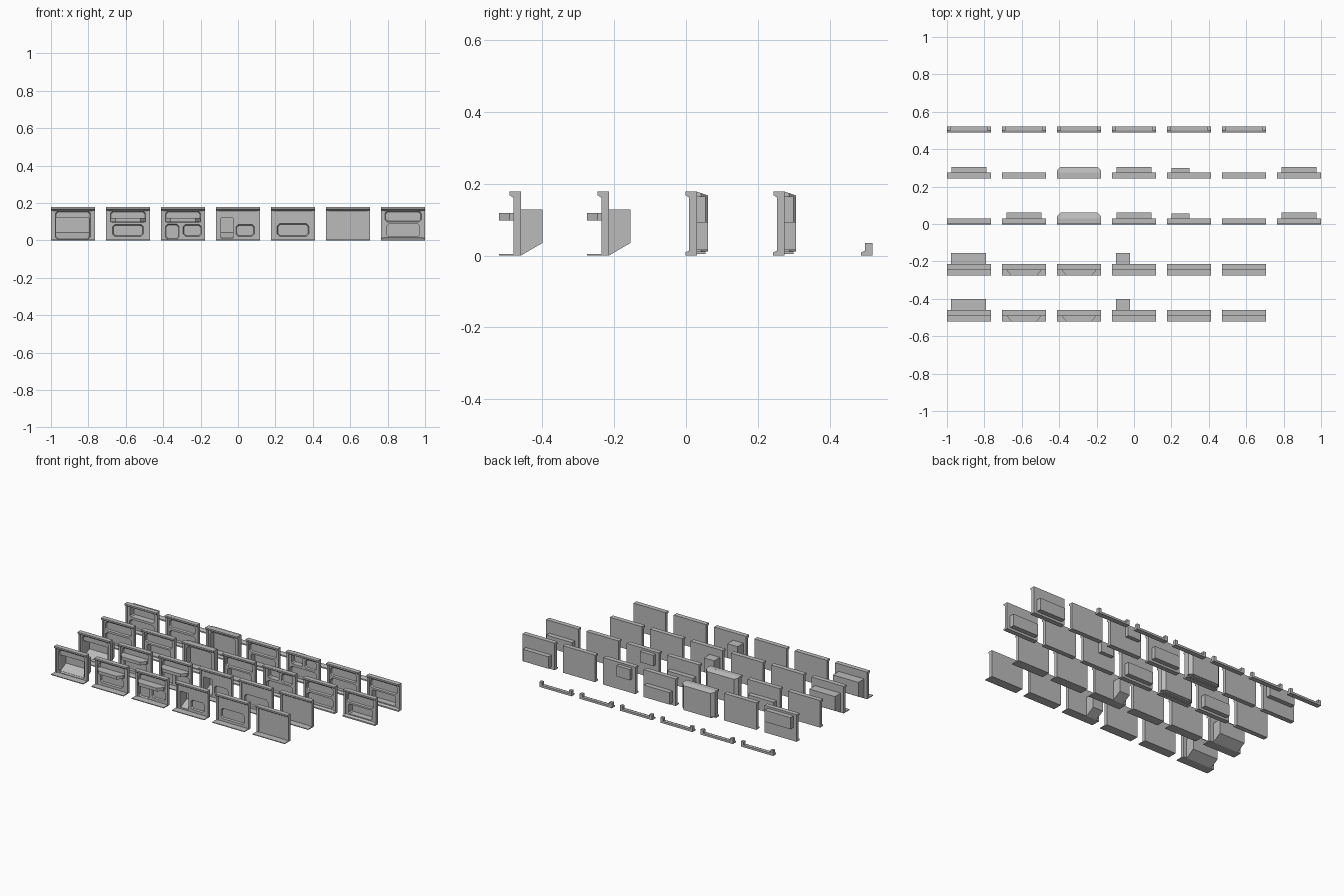
import bpy, bmesh
from mathutils import Vector

if "Cube" in bpy.data.objects:
    bpy.data.objects.remove(bpy.data.objects["Cube"])

grey = bpy.data.materials.new("wall_grey")
grey.diffuse_color = (0.5, 0.5, 0.5, 1)
grey.use_nodes = True
grey.node_tree.nodes["Principled BSDF"].inputs["Base Color"].default_value = grey.diffuse_color

W = 0.1175          # half width of a panel
PITCH = 0.2942
ROWS = [-0.46, -0.215, 0.03, 0.275, 0.52]   # rear face of each row


def prism(name, pts, axis, a, b, origin, inset=0.0):
    """Extrude a 2D outline along an axis from a to b, shrinking by inset."""
    def place(p, d):
        u, v = p
        return Vector({'x': (d, u, v), 'y': (u, d, v), 'z': (u, v, d)}[axis]) + origin
    us, vs = [p[0] for p in pts], [p[1] for p in pts]
    cu, cv = (min(us) + max(us)) / 2, (min(vs) + max(vs)) / 2
    su = 1 - 2 * inset / (max(us) - min(us))
    sv = 1 - 2 * inset / (max(vs) - min(vs))
    bm = bmesh.new()
    lo = [bm.verts.new(place(p, a)) for p in pts]
    hi = [bm.verts.new(place((cu + (p[0] - cu) * su, cv + (p[1] - cv) * sv), b)) for p in pts]
    bm.faces.new(lo)
    bm.faces.new(hi)
    n = len(pts)
    for i in range(n):
        bm.faces.new((lo[i], lo[(i + 1) % n], hi[(i + 1) % n], hi[i]))
    bmesh.ops.recalc_face_normals(bm, faces=bm.faces)
    me = bpy.data.meshes.new(name)
    bm.to_mesh(me)
    bm.free()
    me.materials.append(grey)
    ob = bpy.data.objects.new(name, me)
    bpy.context.collection.objects.link(ob)
    return ob


def rect(x0, x1, z0, z1):
    return [(x0, z0), (x1, z0), (x1, z1), (x0, z1)]


def octagon(x0, x1, z0, z1, c=0.012):
    return [(x0 + c, z0), (x1 - c, z0), (x1, z0 + c), (x1, z1 - c),
            (x1 - c, z1), (x0 + c, z1), (x0, z1 - c), (x0, z0 + c)]


def cut(targets, cutter):
    cutter.hide_render = True
    for t in targets:
        m = t.modifiers.new("cut", 'BOOLEAN')
        m.operation, m.solver, m.object = 'DIFFERENCE', 'EXACT', cutter
        bpy.context.view_layer.objects.active = t
        bpy.ops.object.modifier_apply(modifier=m.name)
    bpy.data.objects.remove(cutter)


# side profiles (y, z): wall with floor plate, wall with skirting foot
TOP = [(-0.016, 0.158), (-0.031, 0.168), (-0.031, 0.178), (0, 0.178)]
PLATE_WALL = [(0, 0), (-0.061, 0), (-0.061, 0.005), (-0.016, 0.005)] + TOP
FOOT_WALL = [(0, 0), (-0.032, 0), (-0.032, 0.009), (-0.016, 0.016)] + TOP


def wall(profile, o):
    w = prism("wall_panel", profile, 'x', -W, W, o)
    for s in (-1, 1):
        x0, x1 = sorted((s * W, s * (W - 0.014)))
        prism("side_post", rect(x0, x1, 0, 0.17), 'y', -0.021, -0.002, o)
    return w


def recess(w, o, x0, x1, z0, z1):
    """Shallow recess with clipped corners and a sloped rim."""
    cut([w], prism("cutter", octagon(x0, x1, z0, z1), 'y', -0.017, -0.006, o, 0.005))


def alcove(w, o, x0, x1):
    """Deep niche with a sloped underside behind the wall."""
    box = prism("alcove_shell", [(0, 0), (0.06, 0.035), (0.06, 0.128), (0, 0.128)], 'x', x0, x1, o)
    hole = [(-0.03, 0.014), (0, 0.014), (0.055, 0.042), (0.055, 0.12), (-0.03, 0.12)]
    cut([w, box], prism("cutter", hole, 'x', x0 + 0.006, x1 - 0.006, o))


def cabinet(w, o, x0, x1, z0, z1, depth=0.031):
    """Box behind the wall, open to the front."""
    box = prism("cabinet_shell", rect(x0, x1, z0, z1), 'y', 0, depth, o)
    t = 0.007
    cut([w, box], prism("cutter", octagon(x0 + t, x1 - t, z0 + t, z1 - t, 0.008),
                        'y', -0.03, depth - 0.005, o))


def closet(w, o):
    """Full height bay with chamfered rear corners and a sloped roof."""
    plan = [(-W, 0), (W, 0), (W, 0.012), (W - 0.02, 0.031), (-W + 0.02, 0.031), (-W, 0.012)]
    box = prism("closet_shell", plan, 'z', 0.012, 0.178, o)
    cut([box], prism("cutter", [(-0.01, 0.1813), (0.05, 0.1613), (0.05, 0.2), (-0.01, 0.2)],
                     'x', -0.2, 0.2, o))
    prism("closet_base", rect(-W + 0.015, W - 0.015, 0.004, 0.012), 'y', 0, 0.025, o)
    cut([w, box], prism("cutter", octagon(-0.09, 0.09, 0.022, 0.152), 'y', -0.03, 0.026, o))


def counter(o):
    prism("counter_shelf", [(-0.093, -0.005), (0.093, -0.005), (0.093, -0.031),
                            (0.067, -0.061), (-0.067, -0.061), (-0.093, -0.031)],
          'z', 0.098, 0.119, o)


def origin(col, row):
    return Vector((-0.8825 + PITCH * col, ROWS[row], 0))


# front rows: walls on a floor plate
for row in (0, 1):
    for col in range(6):
        o = origin(col, row)
        w = wall(PLATE_WALL, o)
        if col == 0:
            recess(w, o, -0.095, 0.095, 0.008, 0.157)
            alcove(w, o, -0.0955, 0.0915)
        elif col in (1, 2):
            recess(w, o, -0.095, 0.095, 0.095, 0.157)
            counter(o)
            if col == 1:
                recess(w, o, -0.083, 0.083, 0.022, 0.085)
            else:
                recess(w, o, -0.095, -0.02, 0.006, 0.088)
                recess(w, o, 0.0, 0.1, 0.022, 0.085)
        elif col == 3:
            alcove(w, o, -0.097, -0.022)
            recess(w, o, -0.012, 0.088, 0.022, 0.085)
        elif col == 4:
            recess(w, o, -0.085, 0.085, 0.022, 0.09)

# rear rows: walls on a skirting foot
for row in (2, 3):
    for col in range(7):
        o = origin(col, row)
        w = wall(FOOT_WALL, o)
        low = col in (3, 6) or (row, col) == (2, 1)
        if low:
            recess(w, o, -0.098, 0.098, 0.098, 0.157)
            cabinet(w, o, -0.094, 0.094, 0.015, 0.094)
        elif (row, col) == (3, 0):
            cabinet(w, o, -0.094, 0.094, 0.088, 0.165)
            recess(w, o, -0.09, 0.09, 0.02, 0.08)
        elif col == 2:
            closet(w, o)
        elif col == 4:
            cabinet(w, o, -0.094, 0.002, 0.094, 0.165, 0.025)
            recess(w, o, 0.012, 0.095, 0.096, 0.155)
            recess(w, o, -0.095, 0.095, 0.02, 0.085)
        else:
            recess(w, o, -0.095, 0.095, 0.098, 0.156)
            recess(w, o, -0.095, 0.095, 0.02, 0.085)

# last row: low door sills with raised ends
for col in range(6):
    o = origin(col, 4)
    prism("door_sill", [(0, 0), (-0.032, 0), (-0.032, 0.009), (-0.02, 0.014), (0, 0.014)],
          'x', -W, W, o)
    for s in (-1, 1):
        x0, x1 = sorted((s * W, s * (W - 0.02)))
        prism("sill_end", rect(x0, x1, 0, 0.035), 'y', -0.021, 0, o)
